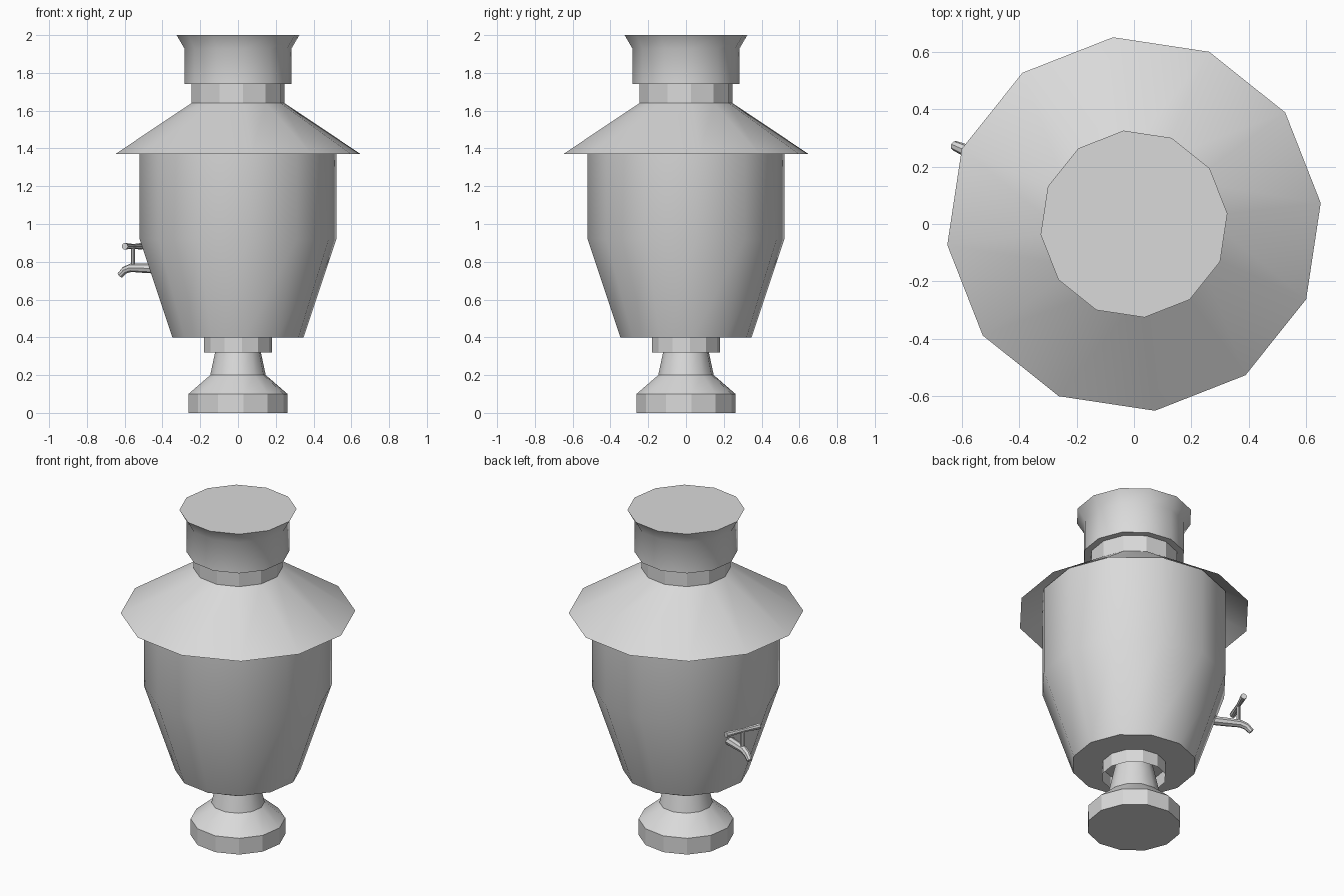
import bpy, bmesh, math
from mathutils import Matrix, Vector

SIDES = 12
TURN = math.radians(6.4)      # rotation of every twelve-sided part
TAP = math.radians(156.4)     # direction in which the tap points

cube = bpy.data.objects.get("Cube")
if cube:
    bpy.data.objects.remove(cube, do_unlink=True)

metal = bpy.data.materials.new("plain_grey")
metal.use_nodes = True
grey = (0.7, 0.7, 0.7, 1)
metal.diffuse_color = grey
metal.node_tree.nodes["Principled BSDF"].inputs["Base Color"].default_value = grey


def finish(obj, smooth):
    """Give the part its colour and shading."""
    obj.data.materials.append(metal)
    bpy.ops.object.select_all(action='DESELECT')
    obj.select_set(True)
    bpy.context.view_layer.objects.active = obj
    if smooth:
        bpy.ops.object.shade_smooth_by_angle(angle=math.radians(35))


def lathe(name, profile, bottom=False, top=False, smooth=True,
          sides=SIDES, turn=TURN, matrix=None):
    """Turn a (radius, height) profile about z, with optional end caps."""
    bm = bmesh.new()
    rings = []
    for r, z in profile:
        angles = [turn + math.tau * i / sides for i in range(sides)]
        rings.append([bm.verts.new((r * math.cos(a), r * math.sin(a), z)) for a in angles])
    for low, high in zip(rings, rings[1:]):
        for i in range(sides):
            j = (i + 1) % sides
            bm.faces.new((low[i], low[j], high[j], high[i]))
    if bottom:
        bm.faces.new(rings[0][::-1])
    if top:
        bm.faces.new(rings[-1])
    mesh = bpy.data.meshes.new(name)
    bm.to_mesh(mesh)
    bm.free()
    obj = bpy.data.objects.new(name, mesh)
    bpy.context.collection.objects.link(obj)
    if matrix:
        obj.matrix_world = matrix
    finish(obj, smooth)
    return obj


def tap_point(r, z):
    return Vector((r * math.cos(TAP), r * math.sin(TAP), z))


# Foot and stem
lathe("base_ring", [(0.264, 0), (0.264, 0.1)], bottom=True, smooth=False)
lathe("stem", [(0.264, 0.1), (0.148, 0.2), (0.122, 0.32), (0.104, 0.4)])
lathe("lower_collar", [(0.18, 0.32), (0.18, 0.4)], smooth=False)

# Body, running up inside the open skirt of the shoulder
lathe("body", [(0.35, 0.4), (0.524, 0.92), (0.524, 1.45)], bottom=True)
lathe("shoulder", [(0.654, 1.37), (0.247, 1.64)])

# Neck and flared crown
lathe("neck", [(0.247, 1.64), (0.247, 1.74)], smooth=False)
lathe("crown", [(0.286, 1.74), (0.286, 1.93), (0.327, 2.0)], bottom=True, top=True)

# Tap spout: a tapered pipe that bends down at its tip
path = [(0.44, 0.762, 1.3), (0.54, 0.766, 1.25), (0.62, 0.768, 1.1),
        (0.655, 0.755, 1.0), (0.682, 0.728, 0.85)]
curve = bpy.data.curves.new("tap_spout", 'CURVE')
curve.dimensions = '3D'
curve.bevel_depth = 0.02
curve.bevel_resolution = 2
curve.use_fill_caps = True
spline = curve.splines.new('POLY')
spline.points.add(len(path) - 1)
for point, (r, z, radius) in zip(spline.points, path):
    point.co = (*tap_point(r, z), 1)
    point.radius = radius
spout = bpy.data.objects.new("tap_spout", curve)
bpy.context.collection.objects.link(spout)
bpy.ops.object.select_all(action='DESELECT')
spout.select_set(True)
bpy.context.view_layer.objects.active = spout
bpy.ops.object.convert(target='MESH')
finish(bpy.context.view_layer.objects.active, True)

# Tap post and crosswise handle
lathe("tap_post", [(0.011, 0), (0.011, 0.11)], sides=8,
      matrix=Matrix.Translation(tap_point(0.606, 0.77)))
across = Matrix.Rotation(TAP, 4, 'Z') @ Matrix.Rotation(math.pi / 2, 4, 'X')
lathe("tap_handle", [(0.018, -0.11), (0.012, 0), (0.018, 0.11)], bottom=True, top=True,
      sides=8, matrix=Matrix.Translation(tap_point(0.606, 0.882)) @ across)
